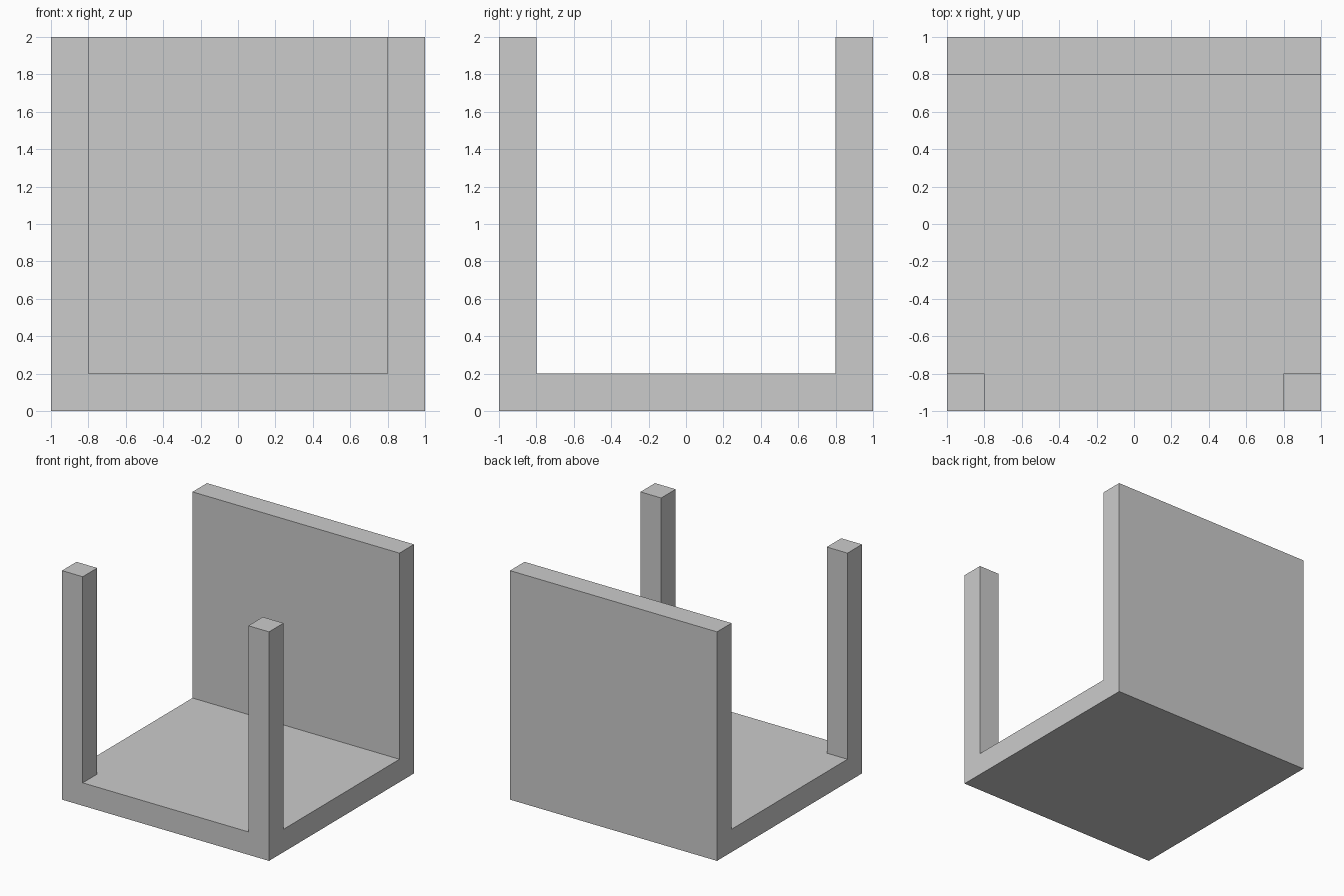
import bpy
import bmesh

if "Cube" in bpy.data.objects:
    bpy.data.objects.remove(bpy.data.objects["Cube"])

SIZE, WALL, HEIGHT = 1.0, 0.2, 2.0
cuts = [-SIZE, -SIZE + WALL, SIZE - WALL, SIZE]

bm = bmesh.new()


def raise_faces(faces, height):
    """Extrude faces straight up and return the new top faces."""
    result = bmesh.ops.extrude_face_region(bm, geom=faces)["geom"]
    verts = [g for g in result if isinstance(g, bmesh.types.BMVert)]
    bmesh.ops.translate(bm, verts=verts, vec=(0, 0, height))
    return [g for g in result if isinstance(g, bmesh.types.BMFace)]


# Footprint: 3 x 3 cells, split at the wall thickness
grid = [[bm.verts.new((x, y, 0)) for x in cuts] for y in cuts]
sheet = [bm.faces.new((grid[j][i], grid[j][i + 1], grid[j + 1][i + 1], grid[j + 1][i]))
         for j in range(3) for i in range(3)]

# Floor slab
top = raise_faces(sheet, WALL)

# Back wall and the two front corner posts
inner = SIZE - WALL
raised = []
for face in top:
    c = face.calc_center_median()
    if c.y > inner or (c.y < -inner and abs(c.x) > inner):
        raised.append(face)
raise_faces(raised, HEIGHT - WALL)
bmesh.ops.delete(bm, geom=[f for f in raised if f.is_valid], context="FACES_ONLY")

# Merge coplanar cells into clean flat faces
bmesh.ops.recalc_face_normals(bm, faces=bm.faces[:])
bmesh.ops.dissolve_limit(bm, angle_limit=0.01, verts=bm.verts[:], edges=bm.edges[:])

mesh = bpy.data.meshes.new("floor_with_back_wall_and_posts")
bm.to_mesh(mesh)
bm.free()
body = bpy.data.objects.new("floor_with_back_wall_and_posts", mesh)
bpy.context.collection.objects.link(body)
